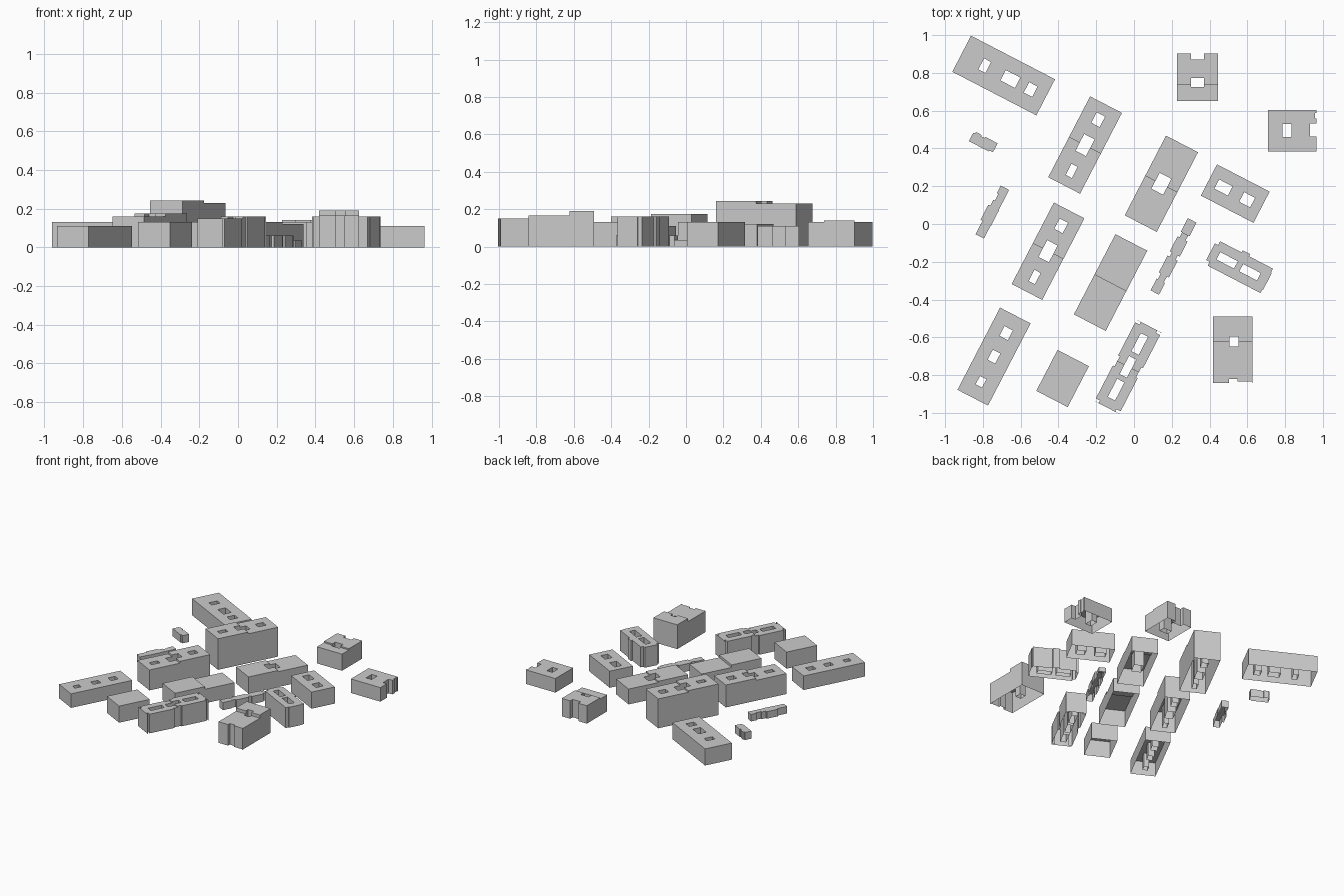
import bpy
import bmesh
import math
from mathutils import Matrix, Vector

cube = bpy.data.objects.get("Cube")
if cube:
    bpy.data.objects.remove(cube, do_unlink=True)

TURN = math.radians(-27.4)   # street grid direction

grey = bpy.data.materials.new("plain grey")
grey.use_nodes = True
grey.diffuse_color = (0.6, 0.6, 0.6, 1)
grey.node_tree.nodes["Principled BSDF"].inputs["Base Color"].default_value = grey.diffuse_color


def block(x, y, width, depth, height):
    """Rectangle in the building's own plan, raised to a height."""
    return (x - width / 2, x + width / 2, y - depth / 2, y + depth / 2, height)


def court(x, y, width, depth):
    """Rectangle cut out of the plan: a courtyard or a notch."""
    return block(x, y, width, depth, 0)


def halves(width, depth, front, back, split=0):
    """Two adjoining blocks of different heights, meeting at y = split."""
    return [(-width / 2, width / 2, -depth / 2, split, front),
            (-width / 2, width / 2, split, depth / 2, back)]


def building(name, x, y, parts, turn=TURN):
    """Shell with roofs and walls, open below; later parts replace earlier ones."""
    xs = sorted({round(v, 4) for p in parts for v in p[:2]})
    ys = sorted({round(v, 4) for p in parts for v in p[2:4]})

    def height(i, j):
        if not (0 <= i < len(xs) - 1 and 0 <= j < len(ys) - 1):
            return 0
        cx, cy = (xs[i] + xs[i + 1]) / 2, (ys[j] + ys[j + 1]) / 2
        result = 0
        for left, right, low, high, h in parts:
            if left < cx < right and low < cy < high:
                result = h
        return result

    bm = bmesh.new()

    def face(*points):
        bm.faces.new([bm.verts.new(p) for p in points])

    for i in range(len(xs) - 1):
        for j in range(len(ys) - 1):
            top = height(i, j)
            if not top:
                continue
            a, b, c, d = ((xs[i], ys[j]), (xs[i + 1], ys[j]),
                          (xs[i + 1], ys[j + 1]), (xs[i], ys[j + 1]))
            face(*[(*p, top) for p in (a, b, c, d)])
            # walls down to any lower neighbour
            for p, q, near in ((a, b, height(i, j - 1)), (b, c, height(i + 1, j)),
                               (c, d, height(i, j + 1)), (d, a, height(i - 1, j))):
                if near < top:
                    face((*p, near), (*q, near), (*q, top), (*p, top))
    bmesh.ops.remove_doubles(bm, verts=bm.verts, dist=0.0005)
    place = Matrix.Translation(Vector((x, y, 0))) @ Matrix.Rotation(turn, 4, 'Z')
    mesh = bpy.data.meshes.new(name)
    bm.to_mesh(mesh)
    bm.free()
    mesh.materials.append(grey)
    obj = bpy.data.objects.new(name, mesh)
    obj.matrix_world = place
    bpy.context.collection.objects.link(obj)


# Long blocks with three courtyards
three_courts = [court(0, 0.151, 0.05, 0.062), court(0, 0, 0.062, 0.1),
                court(0, -0.154, 0.037, 0.067)]
building("tall_courtyard_block", -0.259, 0.418,
         halves(0.19, 0.482, front=0.243, back=0.23) + three_courts)
building("west_courtyard_block", -0.455, -0.144,
         halves(0.182, 0.486, front=0.16, back=0.175) + three_courts)
building("southwest_courtyard_block", -0.741, -0.702, [
    block(0, 0, 0.182, 0.49, 0.11), court(0, 0.14, 0.05, 0.058),
    court(0, 0, 0.045, 0.06), court(0, -0.15, 0.038, 0.05)])
building("northwest_courtyard_block", -0.69, 0.786, [
    block(0, 0, 0.501, 0.215, 0.13), court(-0.113, 0, 0.042, 0.066),
    court(0.04, 0, 0.087, 0.062), court(0.161, 0, 0.05, 0.062)])

# Solid blocks and the single-court block in the middle
building("south_solid_block", -0.378, -0.818, [block(0, 0, 0.187, 0.244, 0.13)])
building("central_solid_block", -0.124, -0.31,
         halves(0.19, 0.478, front=0.13, back=0.11))
building("central_court_block", 0.145, 0.213,
         halves(0.191, 0.475, front=0.13, back=0.12) + [court(0, 0, 0.07, 0.095)])

# Narrow block with notched ends
ends = [court(side * 0.064, end * 0.234, 0.03, 0.014)
        for side in (-1, 1) for end in (-1, 1)]
building("notched_long_block", -0.032, -0.756,
         halves(0.148, 0.485, front=0.15, back=0.16) + ends
         + [court(0, v, 0.043, 0.108) for v in (-0.136, 0, 0.136)]
         + [court(-0.07, 0, 0.012, 0.06), court(0.07, 0, 0.012, 0.06)])

# Eastern blocks with two courtyards
building("east_courtyard_block", 0.536, 0.161, [
    block(0, 0, 0.314, 0.186, 0.13), court(-0.07, 0, 0.08, 0.055),
    court(0.071, 0, 0.065, 0.057)])
building("bumped_courtyard_block", 0.556, -0.225, [
    block(0, 0, 0.3, 0.145, 0.16), block(0, 0, 0.34, 0.1, 0.16),
    block(0, 0.04, 0.045, 0.09, 0.16), block(0.14, 0, 0.05, 0.145, 0.16),
    court(-0.071, 0, 0.105, 0.044), court(0.066, 0, 0.105, 0.044)])

# Square-set blocks on the eastern edge
building("northeast_notched_block", 0.837, 0.493, [
    block(0, 0, 0.256, 0.22, 0.11), court(0.111, 0.004, 0.034, 0.07),
    court(0.125, 0.08, 0.006, 0.03), court(-0.026, 0.002, 0.048, 0.069)], turn=0)
building("north_notched_block", 0.336, 0.777,
         halves(0.217, 0.25, front=0.13, back=0.14, split=-0.04)
         + [court(0, 0.11, 0.07, 0.03), court(0, -0.029, 0.07, 0.048)], turn=0)
building("southeast_notched_block", 0.523, -0.666,
         halves(0.207, 0.35, front=0.165, back=0.19, split=0.042)
         + [court(0.003, -0.165, 0.046, 0.022), court(0.064, -0.172, 0.076, 0.008),
            court(0.006, 0.044, 0.048, 0.051)], turn=0)

# Low outbuildings with stepped outlines
building("low_east_row", 0.209, -0.172, [
    block(0, 0, 0.036, 0.43, 0.06), block(0, 0.175, 0.052, 0.08, 0.035),
    block(0, 0.06, 0.06, 0.09, 0.06), block(0, -0.06, 0.06, 0.1, 0.06),
    block(0, -0.18, 0.05, 0.07, 0.06)])
building("low_west_row", -0.75, 0.063, [
    block(0, 0, 0.05, 0.29, 0.055), block(-0.005, -0.02, 0.064, 0.09, 0.055),
    court(-0.022, 0.08, 0.012, 0.04)])
building("small_northwest_house", -0.798, 0.433, [
    block(0, 0, 0.14, 0.06, 0.06), court(-0.015, 0.028, 0.02, 0.01),
    court(0.06, -0.028, 0.02, 0.008), court(-0.065, 0.026, 0.012, 0.01)])
